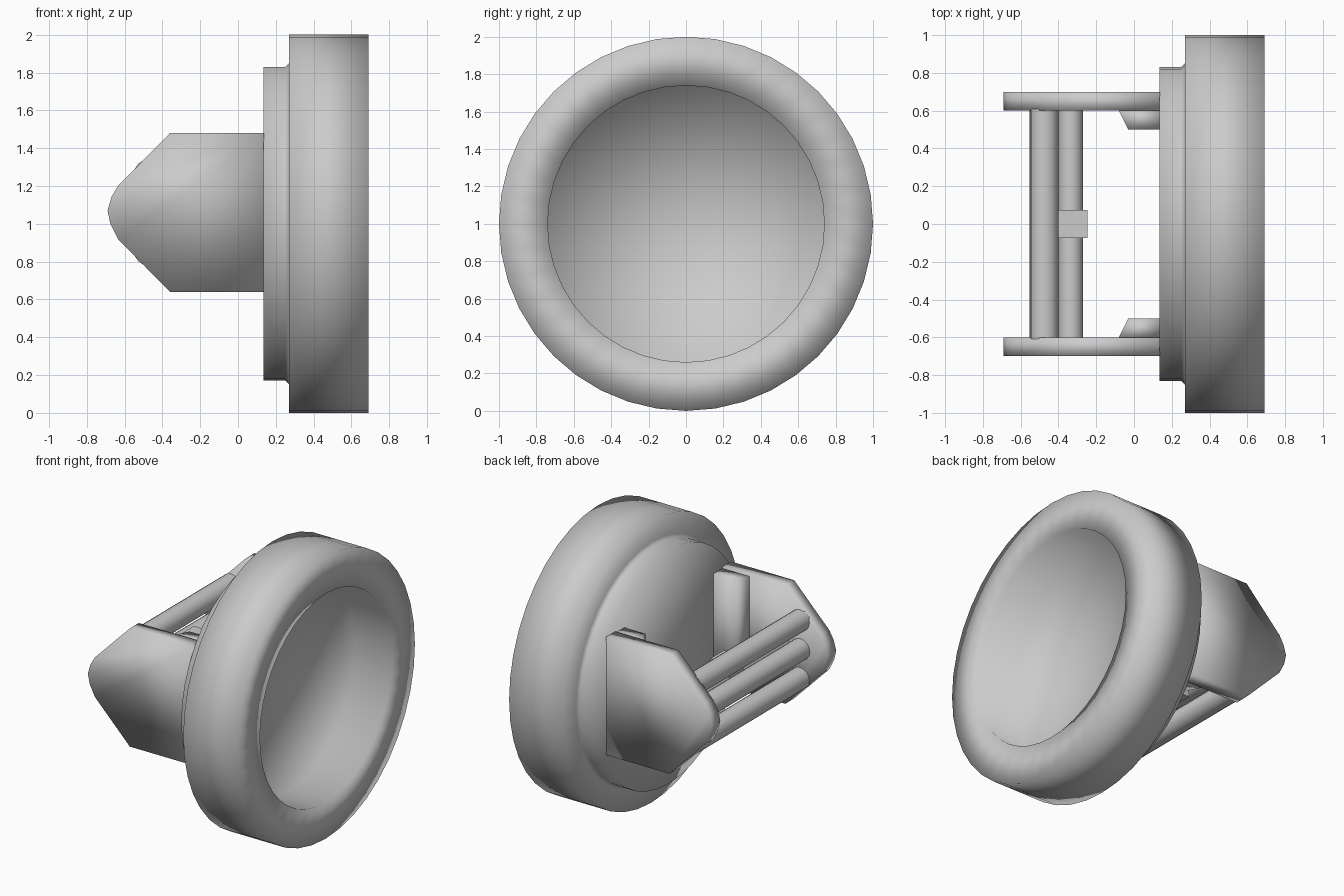
import bpy, bmesh, math
from mathutils import Vector

if "Cube" in bpy.data.objects:
    bpy.data.objects.remove(bpy.data.objects["Cube"])

SIDES = 40


def finish(name, bm, smooth_all=False):
    bmesh.ops.remove_doubles(bm, verts=bm.verts, dist=1e-5)
    bmesh.ops.recalc_face_normals(bm, faces=bm.faces)
    me = bpy.data.meshes.new(name)
    bm.to_mesh(me)
    bm.free()
    ob = bpy.data.objects.new(name, me)
    bpy.context.collection.objects.link(ob)
    bpy.ops.object.select_all(action='DESELECT')
    ob.select_set(True)
    bpy.context.view_layer.objects.active = ob
    if smooth_all:
        bpy.ops.object.shade_smooth()
    else:
        bpy.ops.object.shade_smooth_by_angle(angle=math.radians(35))
    return ob


def lathe(name, profile):
    """Spin (x, radius) points round the x axis at z = 1."""
    bm = bmesh.new()
    vs = [bm.verts.new((x, 0, 1 + r)) for x, r in profile]
    es = [bm.edges.new(p) for p in zip(vs, vs[1:])]
    bmesh.ops.spin(bm, geom=vs + es, cent=(0, 0, 1), axis=(1, 0, 0),
                   angle=math.tau, steps=SIDES)
    return finish(name, bm, True)


def prism(name, points, shift, smooth_all=False):
    """Extrude a closed outline along a vector."""
    bm = bmesh.new()
    face = bm.faces.new([bm.verts.new(p) for p in points])
    out = bmesh.ops.extrude_face_region(bm, geom=[face], use_keep_orig=True)
    bmesh.ops.translate(bm, vec=Vector(shift),
                        verts=[g for g in out['geom'] if isinstance(g, bmesh.types.BMVert)])
    return finish(name, bm, smooth_all)


# Dished round head with its stepped rear flange
lathe("round_head", [(0.135, 0), (0.135, 0.83), (0.25, 0.83), (0.27, 0.85), (0.27, 1.0),
                     (0.69, 1.0), (0.69, 0.74), (0.40, 0.74), (0.40, 0)])

# Side plates with blunt noses, plus the chamfered gussets inside them
plate = [(0.137, 0.64), (0.137, 1.48), (-0.36, 1.48), (-0.635, 1.20), (-0.67, 1.14),
         (-0.69, 1.07), (-0.675, 1.0), (-0.635, 0.92), (-0.36, 0.64)]
gusset = [(0.137, 0.6), (-0.08, 0.6), (-0.03, 0.5), (0.137, 0.5)]
for side, label in ((1, "back"), (-1, "front")):
    prism(label + "_side_plate", [(x, side * 0.6, z) for x, z in plate],
          (0, side * 0.1, 0), True)
    prism(label + "_gusset", [(x, side * y, 0.65) for x, y in gusset], (0, 0, 0.82), True)

# Three guard bars at the nose and the rod behind them
for name, x, z, r in [("upper_guard_bar", -0.475, 1.265, 0.075),
                      ("middle_guard_bar", -0.478, 1.06, 0.075),
                      ("lower_guard_bar", -0.475, 0.855, 0.075),
                      ("inner_rod", -0.335, 1.06, 0.065)]:
    ring = [(x + r * math.cos(k * math.tau / 16), -0.61, z + r * math.sin(k * math.tau / 16))
            for k in range(16)]
    prism(name, ring, (0, 1.22, 0))

# Clip block in the middle of the rod
prism("rod_clip", [(-0.40, -0.075, 0.93), (-0.245, -0.075, 0.93),
                   (-0.245, -0.075, 1.19), (-0.40, -0.075, 1.19)], (0, 0.15, 0))
